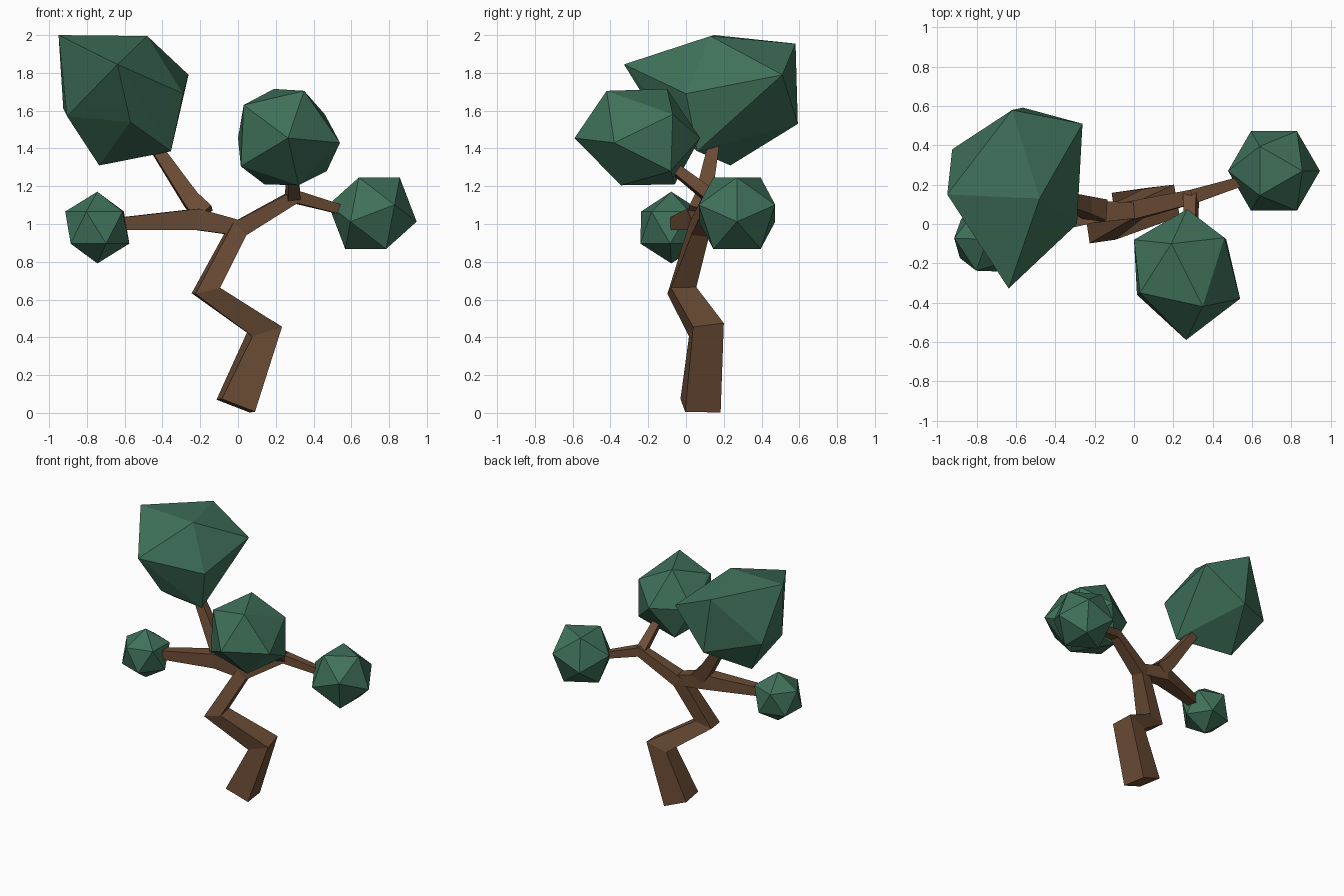
import bpy, bmesh, math
from mathutils import Vector

if "Cube" in bpy.data.objects:
    bpy.data.objects.remove(bpy.data.objects["Cube"])


def material(name, rgb):
    m = bpy.data.materials.new(name)
    m.diffuse_color = (*rgb, 1)
    m.use_nodes = True
    m.node_tree.nodes["Principled BSDF"].inputs["Base Color"].default_value = m.diffuse_color
    return m


BARK = material("bark", (0.15, 0.073, 0.036))
LEAF = material("leaf", (0.05, 0.165, 0.102))


def finish(bm, name, mat):
    bmesh.ops.recalc_face_normals(bm, faces=bm.faces)
    me = bpy.data.meshes.new(name)
    bm.to_mesh(me)
    bm.free()
    me.materials.append(mat)
    ob = bpy.data.objects.new(name, me)
    bpy.context.collection.objects.link(ob)


def limb(name, nodes):
    """Square tube through (x, y, z, half_width) nodes, mitred at each bend."""
    pts = [Vector(n[:3]) for n in nodes]
    dirs = [(b - a).normalized() for a, b in zip(pts, pts[1:])]
    bm = bmesh.new()
    rings = []
    for i, p in enumerate(pts):
        n = (dirs[max(i - 1, 0)] + dirs[min(i, len(dirs) - 1)]).normalized()
        ref = Vector((-0.14, 0.99, 0))
        v = (ref - n * ref.dot(n)).normalized()
        u = v.cross(n)
        h = nodes[i][3]
        rings.append([bm.verts.new(p + u * a * h + v * b * h)
                      for a, b in ((-1, -1), (1, -1), (1, 1), (-1, 1))])
    for r, s in zip(rings, rings[1:]):
        for k in range(4):
            j = (k + 1) % 4
            bm.faces.new((r[k], r[j], s[j], s[k]))
    bm.faces.new(rings[0])
    bm.faces.new(rings[-1])
    finish(bm, name, BARK)


def foliage(name, points):
    """Faceted leaf clump: convex hull of twelve corners."""
    bm = bmesh.new()
    for p in points:
        bm.verts.new(p)
    bmesh.ops.convex_hull(bm, input=bm.verts)
    finish(bm, name, LEAF)


def ring(c, r, z, n, start):
    return [(c[0] + r * math.cos(math.radians(start + 360 * k / n)),
             c[1] + r * math.sin(math.radians(start + 360 * k / n)),
             c[2] + z) for k in range(n)]


# Crooked trunk running on into the right bough
limb("trunk", [(-0.012, 0.077, 0.038, 0.095), (0.14, 0.108, 0.44, 0.083),
               (-0.17, -0.022, 0.648, 0.068), (0.0, 0.07, 0.97, 0.048),
               (0.3, 0.14, 1.145, 0.036), (0.62, 0.24, 1.055, 0.022)])

# Side branches
limb("right_upper_branch", [(0.29, 0.15, 1.13, 0.035), (0.29, -0.12, 1.34, 0.024)])
limb("left_branch", [(0.02, 0.07, 0.975, 0.04), (-0.22, 0.06, 1.025, 0.056),
                     (-0.68, -0.07, 0.998, 0.03)])
limb("left_upper_branch", [(-0.18, 0.065, 1.05, 0.055), (-0.25, 0.09, 1.13, 0.045),
                           (-0.46, 0.15, 1.44, 0.028)])

# Large irregular clump
foliage("large_foliage", [
    (-0.95, 0.15, 2.0), (-0.48, 0.13, 1.995), (-0.262, 0.51, 1.79),
    (-0.638, -0.328, 1.845), (-0.29, 0.0, 1.69), (-0.57, -0.14, 1.54),
    (-0.355, 0.06, 1.385), (-0.735, 0.235, 1.31), (-0.905, 0.1, 1.57),
    (-0.62, 0.58, 1.955), (-0.565, 0.592, 1.53), (-0.925, 0.38, 1.61)])

# Upper right clump, stretched front to back
foliage("upper_right_foliage", [
    (0.265, -0.59, 1.455), (0.03, -0.35, 1.63), (0.35, -0.42, 1.705),
    (0.54, -0.38, 1.43), (0.32, -0.345, 1.205), (0.015, -0.36, 1.305),
    (0.19, -0.1, 1.715), (0.46, -0.07, 1.58), (0.47, -0.08, 1.28),
    (0.14, -0.06, 1.21), (0.0, -0.08, 1.455), (0.27, 0.075, 1.455)])

# Right clump: icosahedron resting on a face
c, R = (0.712, 0.27, 1.057), 0.238
foliage("right_foliage",
        ring(c, 0.607 * R, 0.795 * R, 3, 0) + ring(c, 0.982 * R, 0.188 * R, 3, 60)
        + ring(c, 0.982 * R, -0.188 * R, 3, 0) + ring(c, 0.607 * R, -0.795 * R, 3, 60))

# Left clump: icosahedron standing on a corner
c, R = (-0.745, -0.078, 0.981), 0.19
foliage("left_foliage",
        [(c[0], c[1], c[2] + R), (c[0], c[1], c[2] - R)]
        + ring(c, 0.894 * R, 0.447 * R, 5, -110) + ring(c, 0.894 * R, -0.447 * R, 5, -74))
